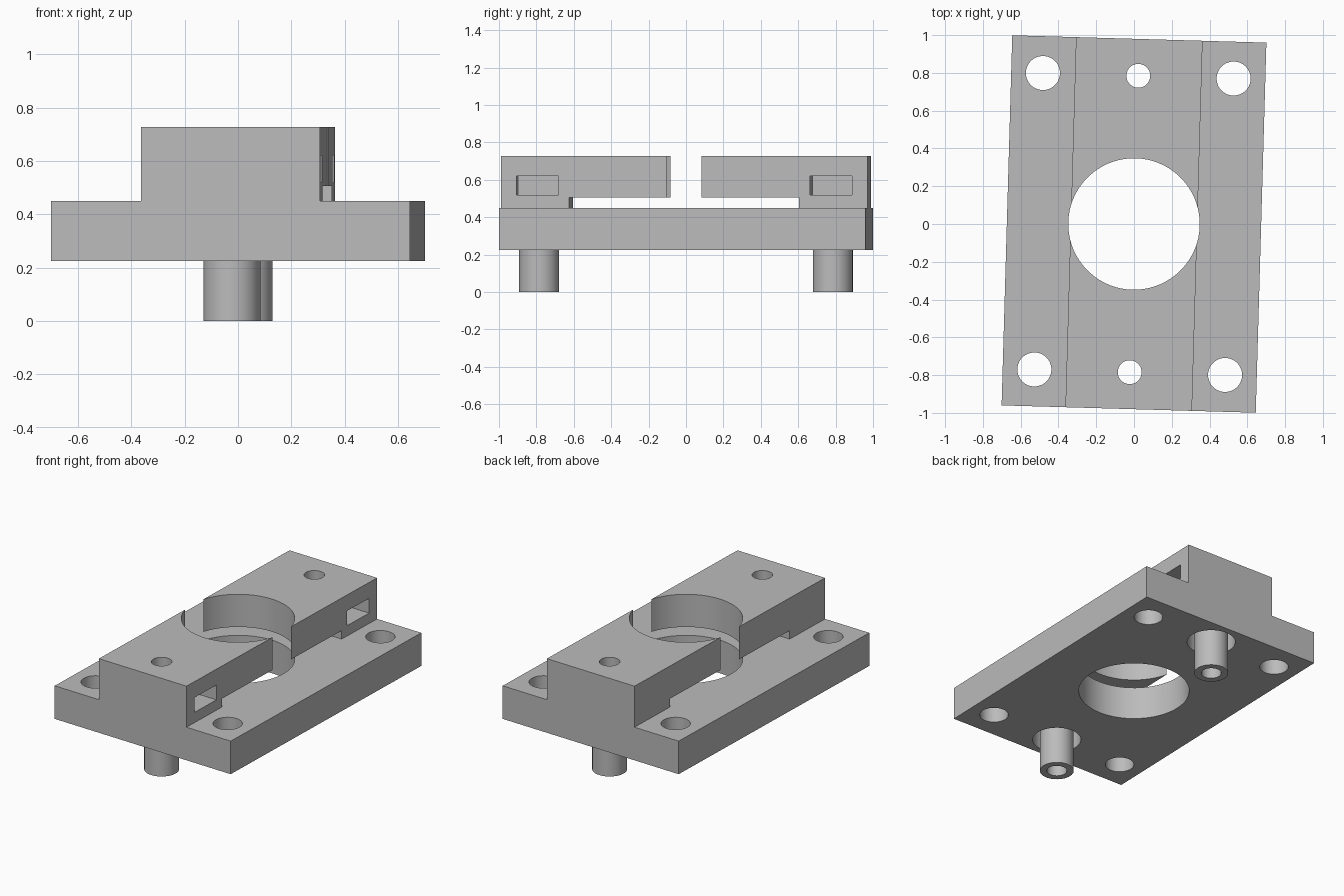
import bpy, bmesh
from math import radians
from mathutils import Matrix, Vector

cube = bpy.data.objects.get("Cube")
if cube:
    bpy.data.objects.remove(cube, do_unlink=True)

# Levels and bolt spacing
BASE_Z, DECK_Z, TOP_Z = 0.226, 0.45, 0.728
HALF_W, HALF_L, RAIL = 0.673, 0.98, 0.335
BOLT_Y, RECESS_TOP = 0.785, 0.37

gray = bpy.data.materials.new("plain gray")
gray.use_nodes = True
gray.diffuse_color = (0.5, 0.5, 0.5, 1)
gray.node_tree.nodes["Principled BSDF"].inputs["Base Color"].default_value = (0.5, 0.5, 0.5, 1)


def make(name, bm):
    bmesh.ops.recalc_face_normals(bm, faces=bm.faces)
    mesh = bpy.data.meshes.new(name)
    bm.to_mesh(mesh)
    bm.free()
    obj = bpy.data.objects.new(name, mesh)
    mesh.materials.append(gray)
    bpy.context.collection.objects.link(obj)
    return obj


def cylinder(name, x, y, r, z0, z1):
    bm = bmesh.new()
    bmesh.ops.create_cone(bm, cap_ends=True, segments=72, radius1=r, radius2=r, depth=z1 - z0,
                          matrix=Matrix.Translation((x, y, (z0 + z1) / 2)))
    return make(name, bm)


def box(name, low, high):
    low, high = Vector(low), Vector(high)
    bm = bmesh.new()
    bmesh.ops.create_cube(bm, size=1, matrix=Matrix.Translation((low + high) / 2)
                          @ Matrix.Diagonal((*(high - low), 1)))
    return make(name, bm)


def cut(obj, cutter):
    cutter.hide_render = True
    mod = obj.modifiers.new("cut", 'BOOLEAN')
    mod.operation, mod.solver, mod.object = 'DIFFERENCE', 'EXACT', cutter
    bpy.context.view_layer.objects.active = obj
    bpy.ops.object.modifier_apply(modifier=mod.name)
    bpy.data.objects.remove(cutter, do_unlink=True)


# Flange body: stepped profile extruded along its length
half = [(HALF_W, BASE_Z), (HALF_W, DECK_Z), (RAIL, DECK_Z), (RAIL, TOP_Z)]
outline = half + [(-x, z) for x, z in reversed(half)]
bm = bmesh.new()
face = bm.faces.new([bm.verts.new((x, -HALF_L, z)) for x, z in outline])
ext = bmesh.ops.extrude_face_region(bm, geom=[face])
bmesh.ops.translate(bm, vec=(0, 2 * HALF_L, 0),
                    verts=[v for v in ext["geom"] if isinstance(v, bmesh.types.BMVert)])
body = make("flange_body", bm)

# Slot under the bridge, then the central bore
cut(body, box("slot_cutter", (-0.5, -0.615, DECK_Z), (0.5, 0.615, 0.507)))
cut(body, cylinder("bore_cutter", 0, 0, 0.348, -1, 2))

parts = [body]
for side, label in ((-1, "front"), (1, "back")):
    y = side * BOLT_Y
    # Mounting holes in the corners
    for x in (-0.505, 0.505):
        cut(body, cylinder("corner_cutter", x, y, 0.09, -1, 2))
    # Recess around the pin, nut pocket and bolt hole
    cut(body, cylinder("recess_cutter", 0, y, 0.152, -1, RECESS_TOP))
    cut(body, box("pocket_cutter", (-0.117, y - 0.113, 0.52), (0.6, y + 0.113, 0.62)))
    cut(body, cylinder("bolt_cutter", 0, y, 0.063, -1, 2))
    # Hollow locating pin
    pin = cylinder(label + "_pin", 0, y, 0.107, 0, RECESS_TOP)
    cut(pin, cylinder("pin_cutter", 0, y, 0.063, -1, 2))
    parts.append(pin)

# Slight turn about the vertical axis, smooth bores with sharp edges
for obj in parts:
    obj.data.transform(Matrix.Rotation(radians(-1.65), 4, 'Z'))
    bpy.ops.object.select_all(action='DESELECT')
    obj.select_set(True)
    bpy.context.view_layer.objects.active = obj
    bpy.ops.object.shade_smooth_by_angle(angle=radians(30))
